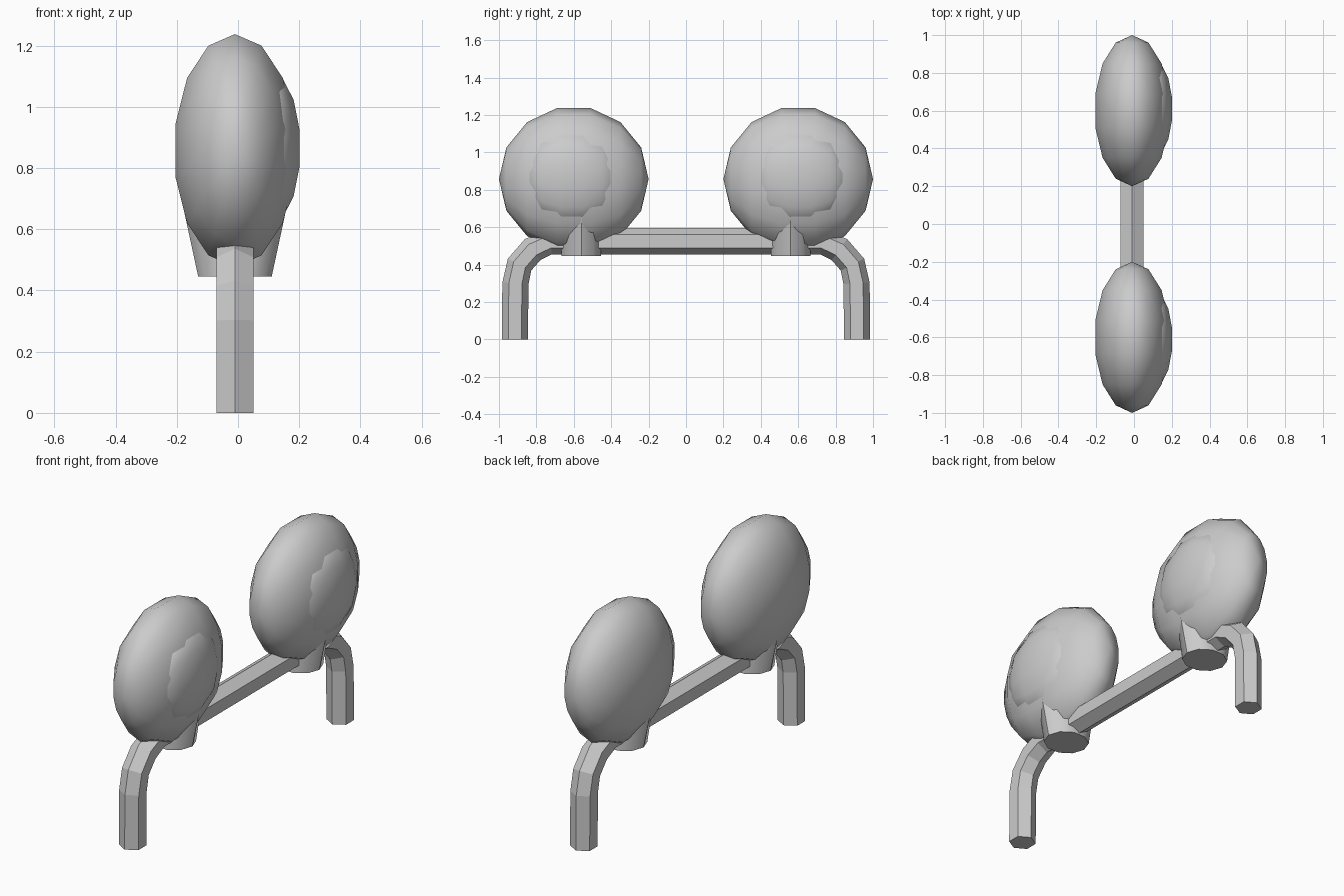
import bpy, bmesh, math
from mathutils import Matrix, Vector

if "Cube" in bpy.data.objects:
    bpy.data.objects.remove(bpy.data.objects["Cube"])

grey = bpy.data.materials.new("light_grey")
grey.diffuse_color = (0.6, 0.6, 0.6, 1)
grey.use_nodes = True
grey.node_tree.nodes["Principled BSDF"].inputs["Base Color"].default_value = grey.diffuse_color
CX = -0.01  # bar, posts and heads share this centre line


def finish(bm, name, smooth=0):
    bmesh.ops.recalc_face_normals(bm, faces=bm.faces[:])
    me = bpy.data.meshes.new(name)
    bm.to_mesh(me)
    bm.free()
    me.materials.append(grey)
    ob = bpy.data.objects.new(name, me)
    bpy.context.collection.objects.link(ob)
    if smooth:
        bpy.ops.object.select_all(action='DESELECT')
        ob.select_set(True)
        bpy.context.view_layer.objects.active = ob
        bpy.ops.object.shade_smooth_by_angle(angle=math.radians(smooth))
    return ob


def loft(rings, name, smooth=0):
    """Skin a list of closed rings and cap both ends."""
    bm = bmesh.new()
    vs = [[bm.verts.new(p) for p in r] for r in rings]
    n = len(vs[0])
    for a, b in zip(vs, vs[1:]):
        for i in range(n):
            j = (i + 1) % n
            bm.faces.new((a[i], a[j], b[j], b[i]))
    bm.faces.new(vs[0])
    bm.faces.new(vs[-1])
    return finish(bm, name, smooth)


def ball(name, centre, radii):
    """Low-poly ellipsoid with its poles along y."""
    bm = bmesh.new()
    bmesh.ops.create_uvsphere(bm, u_segments=14, v_segments=7, radius=1)
    m = (Matrix.Translation(centre) @ Matrix.Diagonal((*radii, 1))
         @ Matrix.Rotation(math.pi / 2, 4, 'X'))
    bmesh.ops.transform(bm, matrix=m, verts=bm.verts[:])
    return finish(bm, name, 60)


# bent hexagonal bar with legs at both ends
half = [(-.915, 0), (-.912, .3), (-.89, .4), (-.82, .48), (-.72, .525)]
path = [Vector((0, y, z)) for y, z in half]
path += [Vector((0, -p.y, p.z)) for p in reversed(path)]
rings = []
for i, p in enumerate(path):
    d = (path[min(i + 1, len(path) - 1)] - path[max(i - 1, 0)]).normalized()
    if i in (0, len(path) - 1):
        d = Vector((0, 0, 1 if i == 0 else -1))
    side = Vector((0, -d.z, d.y))
    ring = []
    for k in range(6):
        a = math.radians(60 * k)
        ring.append(p + Vector((CX + .07 * math.sin(a), 0, 0)) + side * .07 * math.cos(a))
    rings.append(ring)
loft(rings, "bent_bar")

for s, label in ((-1, "front"), (1, "back")):
    # flattened round head and the shallow dome on its right face
    ball(label + "_head", (CX, s * .6, .857), (.205, .4, .39))
    ball(label + "_dome", (.1, s * .61, .865), (.107, .26, .26))
    # post clamped on the bar, widening upwards
    post = []
    for z, rx, ry in ((.445, .12, .112), (.7, .175, .105)):
        post.append([(CX + rx * math.cos(math.tau * k / 10),
                      s * .56 + ry * math.sin(math.tau * k / 10), z) for k in range(10)])
    loft(post, label + "_post", 45)
